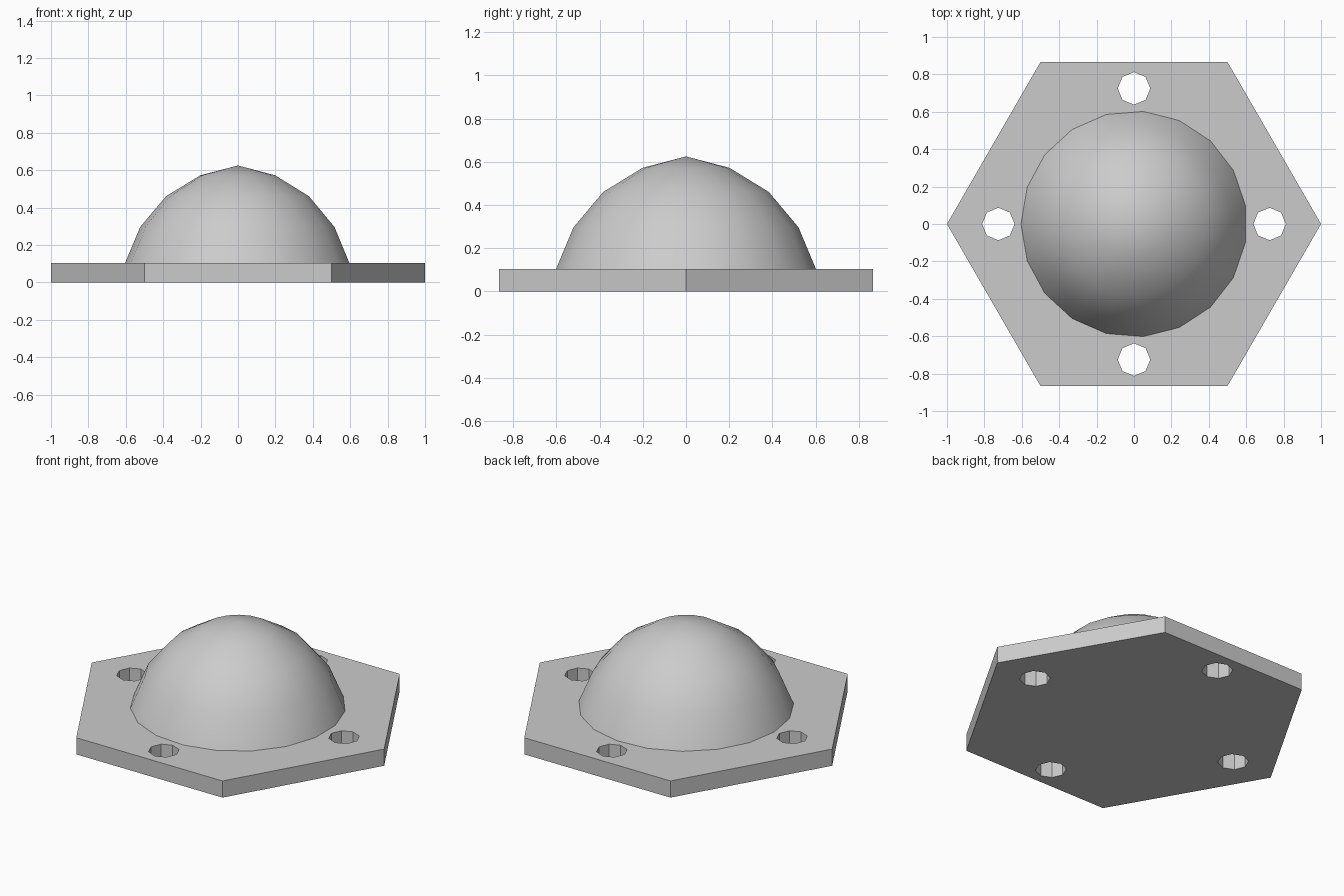
import bpy
import bmesh
from math import cos, sin, pi, radians

cube = bpy.data.objects.get("Cube")
if cube:
    bpy.data.objects.remove(cube, do_unlink=True)

grey = bpy.data.materials.new("plain_grey")
grey.use_nodes = True
colour = (0.6, 0.6, 0.6, 1)
grey.diffuse_color = colour
grey.node_tree.nodes["Principled BSDF"].inputs["Base Color"].default_value = colour

PLATE_HEIGHT = 0.103
HOLE_DISTANCE = 0.725
HOLE_RADIUS = 0.087


def ring(radius, sides, cx=0, cy=0, start=0):
    """Corner points of a regular polygon."""
    return [(cx + radius * cos(start + 2 * pi * i / sides),
             cy + radius * sin(start + 2 * pi * i / sides)) for i in range(sides)]


def add_object(name, mesh):
    obj = bpy.data.objects.new(name, mesh)
    bpy.context.collection.objects.link(obj)
    mesh.materials.clear()
    mesh.materials.append(grey)
    return obj


# Hexagonal base plate with four octagonal through holes
outlines = [ring(1, 6)]
for i in range(4):
    a = i * pi / 2
    outlines.append(ring(HOLE_RADIUS, 8, HOLE_DISTANCE * cos(a), HOLE_DISTANCE * sin(a)))

curve = bpy.data.curves.new("plate_outline", 'CURVE')
curve.dimensions = '2D'
curve.fill_mode = 'BOTH'
curve.extrude = PLATE_HEIGHT / 2
for points in outlines:
    spline = curve.splines.new('POLY')
    spline.points.add(len(points) - 1)
    for p, (x, y) in zip(spline.points, points):
        p.co = (x, y, 0, 1)
    spline.use_cyclic_u = True

outline = bpy.data.objects.new("plate_outline", curve)
bpy.context.collection.objects.link(outline)
bpy.context.view_layer.update()
evaluated = outline.evaluated_get(bpy.context.evaluated_depsgraph_get())
plate_mesh = bpy.data.meshes.new_from_object(evaluated)
bpy.data.objects.remove(outline, do_unlink=True)

bm = bmesh.new()
bm.from_mesh(plate_mesh)
bmesh.ops.remove_doubles(bm, verts=bm.verts, dist=0.0001)
bmesh.ops.translate(bm, verts=bm.verts, vec=(0, 0, PLATE_HEIGHT / 2))
bmesh.ops.recalc_face_normals(bm, faces=bm.faces)
for f in bm.faces:
    f.smooth = False
bm.to_mesh(plate_mesh)
bm.free()
add_object("base_plate", plate_mesh)

# Dome turned from a short profile, its foot sunk into the plate
profile = [(0.622, 0.06), (0.523, 0.296), (0.385, 0.46), (0.202, 0.572)]
sides = 19
bm = bmesh.new()
rings = [[bm.verts.new((x, y, z)) for x, y in ring(r, sides, start=pi)] for r, z in profile]
apex = bm.verts.new((0, 0, 0.625))
for i in range(sides):
    j = (i + 1) % sides
    for low, high in zip(rings, rings[1:]):
        bm.faces.new((low[i], low[j], high[j], high[i]))
    bm.faces.new((rings[-1][i], rings[-1][j], apex))
bm.faces.new(reversed(rings[0]))
dome_mesh = bpy.data.meshes.new("dome")
bm.to_mesh(dome_mesh)
bm.free()
dome = add_object("dome", dome_mesh)
bpy.ops.object.select_all(action='DESELECT')
dome.select_set(True)
bpy.context.view_layer.objects.active = dome
bpy.ops.object.shade_smooth_by_angle(angle=radians(40))
